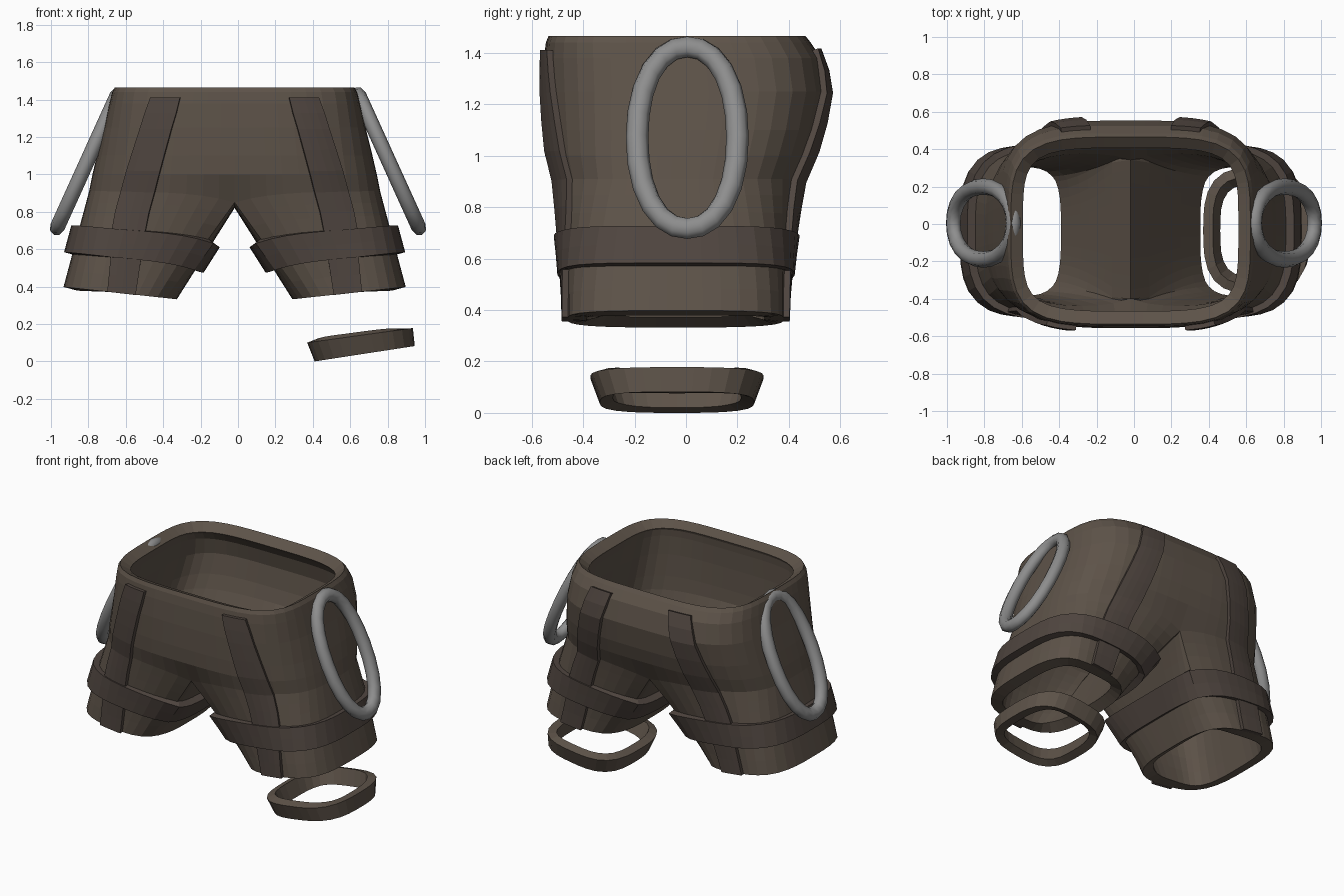
import bpy, bmesh, math
from mathutils import Vector

if "Cube" in bpy.data.objects:
    bpy.data.objects.remove(bpy.data.objects["Cube"])

SHIFT = -0.018
M, K = 30, 12          # points on the outer arc / on the inner thigh


def material(name, rgb):
    m = bpy.data.materials.new(name)
    m.diffuse_color = (*rgb, 1)
    m.use_nodes = True
    m.node_tree.nodes["Principled BSDF"].inputs["Base Color"].default_value = m.diffuse_color
    return m


SHELL = material("brown leather", (0.110, 0.086, 0.066))
TRIM = material("dark leather", (0.080, 0.061, 0.051))
METAL = material("grey metal", (0.27, 0.27, 0.27))

# z, half width, front y, back y, squareness of the hip sections
HIPS = [(0.91, .778, -.53, .465, 3.1), (1.00, .76, -.548, .50, 3.2),
        (1.10, .737, -.555, .53, 3.3), (1.25, .70, -.557, .553, 3.6),
        (1.38, .67, -.552, .525, 3.9), (1.44, .655, -.545, .485, 4.0),
        (1.465, .64, -.535, .465, 4.0)]
Z0, Z1 = HIPS[0][0], HIPS[-1][0]


def squircle(deg, n):
    c, s = math.cos(math.radians(deg)), math.sin(math.radians(deg))
    r = (abs(c) ** n + abs(s) ** n) ** (-1 / n)
    return c * r, s * r


def hip(u, z):
    for a, b in zip(HIPS, HIPS[1:]):
        if z <= b[0] + 1e-6:
            break
    f = (z - a[0]) / (b[0] - a[0])
    _, hx, yf, yb, n = [p + (q - p) * f for p, q in zip(a, b)]
    x, y = squircle(u * 90, n)
    if abs(u) > 0.9999:
        x = 0
    return Vector((x * hx, (yf + yb) / 2 + y * (yb - yf) / 2, z))


def leg_end(deg):
    x, y = squircle(deg, 3.2)
    return Vector((.612 + .303 * x, -.04 + .42 * y, .365 + .033 * x))


def surface(u, w):
    """u: -1 front centre, 0 side, 1 back centre, 1..2 inner thigh; w: -1 rim, 0 crotch, 1 cuff."""
    if w < 0:
        return hip(u, Z0 - w * (Z1 - Z0))
    if u <= 1:
        a, b = hip(u, Z0), leg_end(u * 135)
        a.z -= .06 * abs(u) ** 6
        a.y *= 1 - .10 * abs(u) ** 6
    else:
        v = u - 1
        yf, yb = HIPS[0][2] * .90, HIPS[0][3] * .90
        y = (yf + yb) / 2 + math.cos(math.pi * v) * (yb - yf) / 2
        a = Vector((0, y, Z0 - .06 - .03 * (1 - abs(2 * v - 1) ** 3)))
        b = leg_end(135 + 90 * v)
    p = a.lerp(b, w)
    p.y = a.y + (b.y - a.y) * (1 - (1 - w) ** 1.6)     # thighs slim quickly front to back
    return p


ARC = [-1 + 2 * i / (M - 1) for i in range(M)]
LOOP = ARC + [1 + (k + 1) / (K + 1) for k in range(K)]


def finish(name, bm, mat, thick, offset, mirror=True):
    me = bpy.data.meshes.new(name)
    bm.to_mesh(me)
    bm.free()
    ob = bpy.data.objects.new(name, me)
    bpy.context.collection.objects.link(ob)
    me.materials.append(mat)
    if mirror:
        ob.location.x = SHIFT
        mod = ob.modifiers.new("mirror", 'MIRROR')
        mod.merge_threshold = 0.0005
    if thick:
        mod = ob.modifiers.new("thickness", 'SOLIDIFY')
        mod.thickness, mod.offset, mod.use_even_offset = thick, offset, True
    return ob


def loft(bm, rows, closed):
    vs = [[p if isinstance(p, bmesh.types.BMVert) else bm.verts.new(p) for p in r] for r in rows]
    for a, b in zip(vs, vs[1:]):
        n = len(a)
        for i in range(n if closed else n - 1):
            j = (i + 1) % n
            bm.faces.new((a[i], b[i], b[j], a[j]))
    return vs


# Hips and legs: one hollow shell
bm = bmesh.new()
upper = [[hip(u, h[0]) for u in ARC] for h in reversed(HIPS[1:])]
top = loft(bm, upper + [[surface(u, 0) for u in ARC]], False)
first = top[-1] + [bm.verts.new(surface(u, 0)) for u in LOOP[M:]]
lower = [[surface(u, w) for u in LOOP] for w in (.12, .25, .38, .52, .66, .83, 1)]
loft(bm, [first] + lower, True)
finish("shorts_shell", bm, SHELL, .075, -1)

# Raised bands round both thighs, flatter front to back
bm = bmesh.new()
rows = [[surface(u, w) for u in LOOP] for w in (.38, .52, .66)]
for row in rows:
    for p in row:
        p.y = -.04 + (p.y + .04) * .97
loft(bm, rows, True)
finish("thigh_bands", bm, TRIM, .05, .8)


def u_at(x, w, end):
    lo, hi = end, 0.0
    for _ in range(30):
        mid = (lo + hi) / 2
        if surface(mid, w).x < x:
            lo = mid
        else:
            hi = mid
    return lo


# Straps running from the rim to the cuffs, front and back
STRAP = [(-.90, .29, .445), (-.75, .31, .475), (-.6, .335, .50), (-.4, .365, .535),
         (-.2, .395, .57), (0, .425, .60), (.2, .455, .63), (.38, .475, .65),
         (.52, .485, .65), (.66, .50, .66), (.83, .515, .67), (1.03, .53, .68)]
for side, end, inward in (("front", -1, 0), ("back", 1, .075)):
    bm = bmesh.new()
    rows = []
    for w, x0, x1 in STRAP:
        d = inward * max(0, 1 - max(w, 0))
        w = min(w, 1)
        us = sorted((u_at(x0 - d, w, end), u_at(x1 - d, w, end)))
        rows.append([surface(us[0] + (us[1] - us[0]) * k / 4, w) for k in range(5)])
    loft(bm, rows, False)
    finish(side + "_straps", bm, TRIM, .03, .6)

# Loose cuff under the right leg
bm = bmesh.new()
rows = []
for xa, xb, za, zb, hy in ((.37, .935, .10, .178, .337), (.41, .945, .0, .082, .30)):
    ring = []
    for i in range(32):
        x, y = squircle(i * 360 / 32, 3)
        t = (x + 1) / 2
        ring.append(Vector((xa + (xb - xa) * t, -.035 + hy * y, za + (zb - za) * t)))
    rows.append(ring)
loft(bm, rows, True)
finish("loose_leg_cuff", bm, SHELL, .055, -1, mirror=False)

# Oval metal rings hanging at the hips
axis = Vector((.345, 0, -.76)).normalized()
normal = Vector((-axis.z, 0, axis.x))
for name, s in (("right_hip_ring", 1), ("left_hip_ring", -1)):
    bm = bmesh.new()
    grid = []
    for i in range(24):
        ca, sa = squircle(i * 15, 2.15)
        row = []
        for j in range(8):
            b = j * math.tau / 8
            r = .044 * math.cos(b)
            p = (Vector((.806, .005, 1.07)) + axis * (ca * (.388 + r))
                 + Vector((0, 1, 0)) * (sa * (.195 + r)) + normal * (.04 * math.sin(b)))
            row.append(Vector((p.x * s, p.y, p.z)))
        grid.append(row)
    vs = loft(bm, grid, True)
    loft(bm, [vs[-1], vs[0]], True)
    bmesh.ops.recalc_face_normals(bm, faces=bm.faces)
    for f in bm.faces:
        f.smooth = True
    finish(name, bm, METAL, 0, 0, mirror=False)
